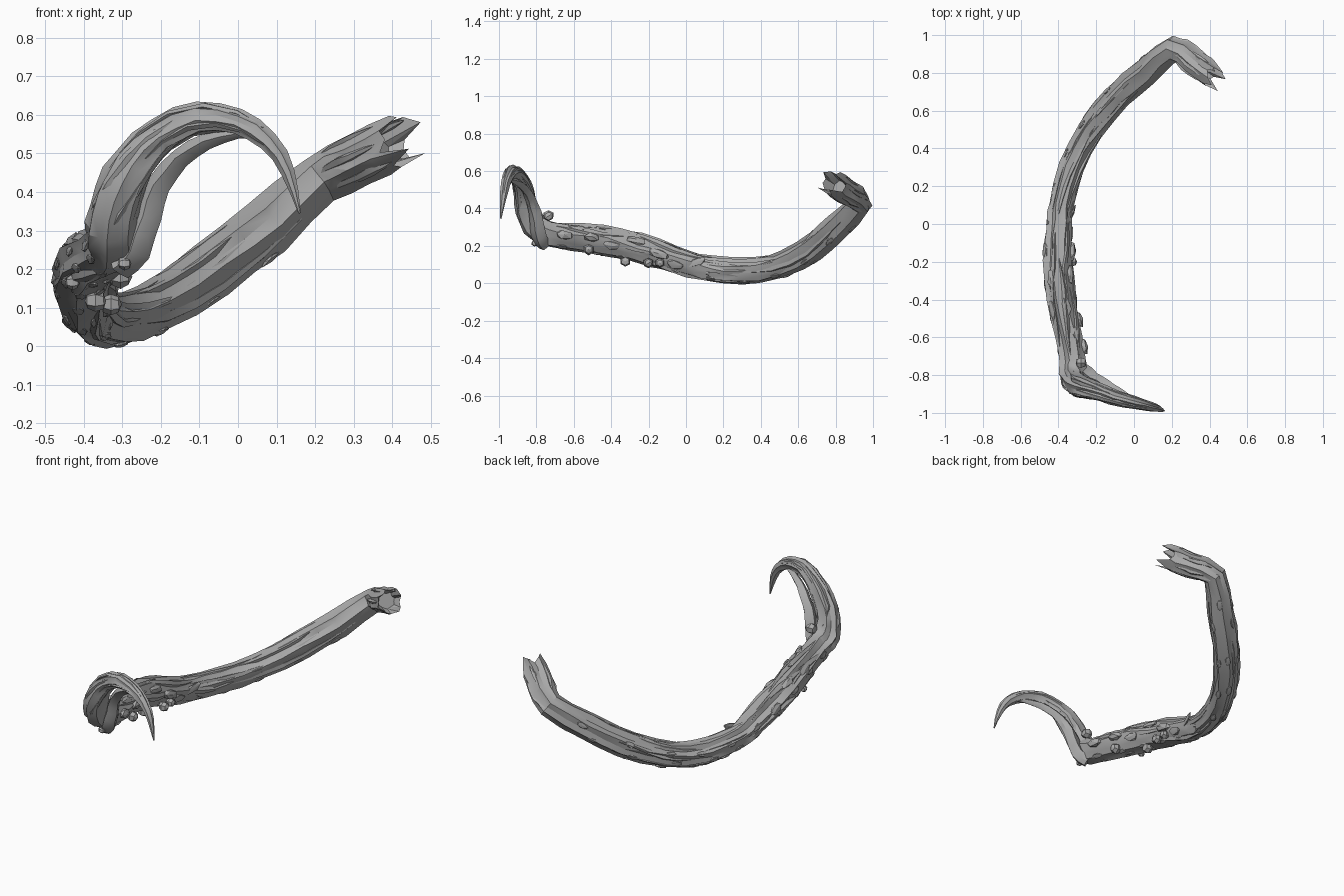
import bpy, bmesh, math, random
from mathutils import Vector, Matrix

if "Cube" in bpy.data.objects:
    bpy.data.objects.remove(bpy.data.objects["Cube"])

random.seed(4)
bark = bpy.data.materials.new("grey_bark")
bark.diffuse_color = (0.40, 0.40, 0.40, 1)
bark.use_nodes = True
bark.node_tree.nodes["Principled BSDF"].inputs["Base Color"].default_value = bark.diffuse_color


def finish(name, bm, angle=25):
    bmesh.ops.recalc_face_normals(bm, faces=bm.faces[:])
    me = bpy.data.meshes.new(name)
    bm.to_mesh(me)
    bm.free()
    ob = bpy.data.objects.new(name, me)
    bpy.context.collection.objects.link(ob)
    me.materials.append(bark)
    bpy.ops.object.select_all(action='DESELECT')
    ob.select_set(True)
    bpy.context.view_layer.objects.active = ob
    bpy.ops.object.shade_smooth_by_angle(angle=math.radians(angle))
    return ob


def smooth_path(pts, steps):
    """Catmull-Rom samples of (x, y, z, radius) points."""
    p = [Vector(q) for q in pts]
    p = [2 * p[0] - p[1]] + p + [2 * p[-1] - p[-2]]
    out = []
    for i in range(1, len(p) - 2):
        a, b, c, d = p[i - 1:i + 3]
        for s in range(steps):
            t = s / steps
            out.append(0.5 * (2 * b + (c - a) * t + (2 * a - 5 * b + 4 * c - d) * t * t
                              + (3 * b - a - 3 * c + d) * t ** 3))
    return out + [p[-2]]


def tangent(path, i):
    a, b = path[max(i - 1, 0)], path[min(i + 1, len(path) - 1)]
    return (b - a).to_3d().normalized()


def tube(name, pts, sides, ridge, steps=2, jitter=0.06, torn=False):
    """Ridged tube swept along a path; the first end may be torn into splinters."""
    path = smooth_path(pts, steps)
    bm = bmesh.new()
    rows = []
    profile = [1 + ridge * (1 if k % 2 else -1) * random.uniform(0.4, 1.2) for k in range(sides)]
    t0 = tangent(path, 0)
    n = t0.orthogonal().normalized()
    for i, q in enumerate(path):
        t = tangent(path, i)
        n = (n - t * n.dot(t)).normalized()
        b = t.cross(n)
        row = []
        for k in range(sides):
            a = math.tau * (k + random.uniform(-.15, .15)) / sides
            r = q[3] * profile[k] * random.uniform(1 - jitter, 1 + jitter)
            v = q.to_3d() + (n * math.cos(a) + b * math.sin(a)) * r
            if torn and i == 0:
                v -= t * (random.uniform(0.03, 0.05) if k % 4 == 0 else random.uniform(-0.05, 0.0))
            row.append(bm.verts.new(v))
        rows.append(row)
    if torn:
        # hollow inside of the broken end
        c = path[1].to_3d() + t0 * 0.01
        rows.insert(0, [bm.verts.new(c + (v.co - c - t0 * (v.co - c).dot(t0)) * 0.65) for v in rows[0]])
    for r0, r1 in zip(rows, rows[1:]):
        for k in range(sides):
            j = (k + 1) % sides
            if random.random() < 0.5:
                tris = ((r0[k], r0[j], r1[j]), (r0[k], r1[j], r1[k]))
            else:
                tris = ((r0[k], r0[j], r1[k]), (r0[j], r1[j], r1[k]))
            for f in tris:
                bm.faces.new(f)
    bm.faces.new(rows[0])
    bm.faces.new(rows[-1][::-1])
    return finish(name, bm)


# Main limb: torn end, long curved trunk, hooked tip
LIMB = [(.425, .775, .538, .066), (.32, .855, .487, .067), (.21, .928, .428, .064),
        (.07, .81, .303, .070), (-.075, .685, .193, .070), (-.225, .50, .094, .064),
        (-.33, .30, .064, .064), (-.385, .10, .083, .062), (-.395, 0, .107, .065),
        (-.403, -.20, .172, .074), (-.385, -.40, .22, .074), (-.345, -.60, .245, .067),
        (-.32, -.74, .265, .067), (-.325, -.81, .31, .066), (-.31, -.845, .39, .062),
        (-.267, -.865, .475, .055), (-.197, -.885, .548, .046), (-.10, -.92, .592, .038),
        (0, -.945, .58, .032), (.08, -.965, .53, .025), (.13, -.978, .45, .017),
        (.16, -.99, .345, .003)]
tube("limb", LIMB, 15, 0.12, torn=True)

# Thinner strand that leaves the bend and rejoins the hook
tube("side_strand", [(-.31, -.76, .21, .038), (-.265, -.785, .25, .038), (-.235, -.80, .34, .034),
                     (-.205, -.82, .42, .029), (-.15, -.85, .488, .024), (-.08, -.89, .532, .020),
                     (.0, -.935, .553, .013), (.05, -.95, .54, .004)], 8, 0.14)

# Lookup of positions on the limb surface
DENSE = smooth_path(LIMB, 12)


def frame(i, deg, lift=1.0):
    """Point, outward normal and direction; 0 = outer side, 90 = top, -90 = underside."""
    t = tangent(DENSE, i)
    side = t.cross(Vector((0, 0, 1))).normalized()
    up = side.cross(t)
    a = math.radians(deg)
    n = side * math.cos(a) + up * math.sin(a)
    return DENSE[i].to_3d() + n * DENSE[i][3] * lift, n, t


def surface(y, deg, lift=1.0):
    i = min(range(28, 160), key=lambda j: abs(DENSE[j].y - y))
    return frame(i, deg, lift)


def fibre(points, thick):
    pts = []
    for s, p in enumerate(points):
        f = s / (len(points) - 1)
        pts.append((*p, 0.003 + thick * math.sin(math.pi * f)))
    tube("bark_fibre", pts, 5, 0.2, steps=1, jitter=0.12)


# Long raised fibres lying along the trunk
FIBRES = [(.88, .35, 60), (.85, .25, 110), (.75, .05, 150), (.6, -.1, 85), (.45, -.2, 20),
          (.8, .4, 10), (.1, -.42, 120), (0, -.5, 60), (-.1, -.6, 170), (-.2, -.72, 95),
          (-.3, -.72, 30), (-.35, -.72, 140), (.05, -.45, -20), (-.3, -.74, -60),
          (.86, .3, 200), (.8, .2, -50), (.4, -.1, 170), (.35, -.3, -120)]
for y0, y1, deg in FIBRES:
    lift = 0.85 if y0 > 0.2 else 0.91
    fibre([surface(y0 + (y1 - y0) * s / 6, deg + 14 * math.sin(s * .83), lift)[0]
           for s in range(7)], 0.015)

# Short fibres on the torn end and along the hook
for i0, i1, degs, thick in ((2, 20, range(0, 360, 60), .012), (158, 200, (20, 110, 200, 290), .012),
                            (180, 224, (60, 150, 240, 330), .009)):
    for deg in degs:
        off = random.randint(-2, 4)
        fibre([frame(int(i0 + off + (i1 - i0) * s / 5), deg, 0.88)[0] for s in range(6)], thick)


def lump(name, pos, t, n, size, rough=0.1, rounded=False):
    """Faceted pebble or scale aligned to the bark."""
    bm = bmesh.new()
    if rounded:
        bmesh.ops.create_uvsphere(bm, u_segments=6, v_segments=4, radius=1)
    else:
        bmesh.ops.create_icosphere(bm, subdivisions=1, radius=1)
    m = Matrix((t, n.cross(t), n)).transposed()
    for v in bm.verts:
        w = v.co * random.uniform(1 - rough, 1 + rough)
        v.co = pos + m @ Vector((w.x * size[0], w.y * size[1], w.z * size[2]))
    finish(name, bm, 20)


# Oval scars along the outer side and underside
for row, deg in enumerate((15, -30, -75, -120)):
    for s in range(10):
        y = 0.84 - 0.165 * s - 0.04 * (row % 2) + random.uniform(-.02, .02)
        p, n, t = surface(max(y, -.72), deg + random.uniform(-10, 10), 1.0)
        lump("bark_scar", p, t, n, (.036, .017, .007))

# Thicker bark flakes, mostly on the inner side
for y, deg, length in ((-.28, 150, .06), (-.4, 195, .05), (-.05, 200, .05), (-.45, 40, .06),
                       (-.15, 20, .05), (-.45, 110, .06), (-.6, 130, .05), (-.3, 60, .06)):
    p, n, t = surface(y, deg, 1.0)
    lump("bark_flake", p, t, n, (length, .024, .012), 0.2)

# Chunky slabs standing out on the inner side
for y, deg, length in ((-.14, 178, .06), (-.52, 172, .045), (-.66, 175, .05)):
    p, n, t = surface(y, deg, 1.05)
    lump("bark_slab", p, t, n, (length, .026, .022), 0.15)

# Thin flake peeling away from the trunk
lump("peeling_flake", Vector((-.325, .06, .115)), Vector((.3, .9, .3)).normalized(),
     Vector((.9, -.3, 0)).normalized(), (.06, .022, .009), 0.15)

# Small round nodules clinging to the limb
for x, y, z, r in ((.15, .89, .318, .016), (-.28, -.735, .36, .030), (-.305, -.52, .18, .030),
                   (-.37, -.325, .118, .030), (-.33, -.20, .108, .028), (-.33, -.14, .108, .026),
                   (-.345, .12, .058, .022), (-.295, -.81, .215, .018), (-.43, -.45, .165, .02)):
    lump("nodule", Vector((x, y, z)), Vector((0, 1, 0)), Vector((1, 0, 0)), (r, r, r), 0.08, True)
